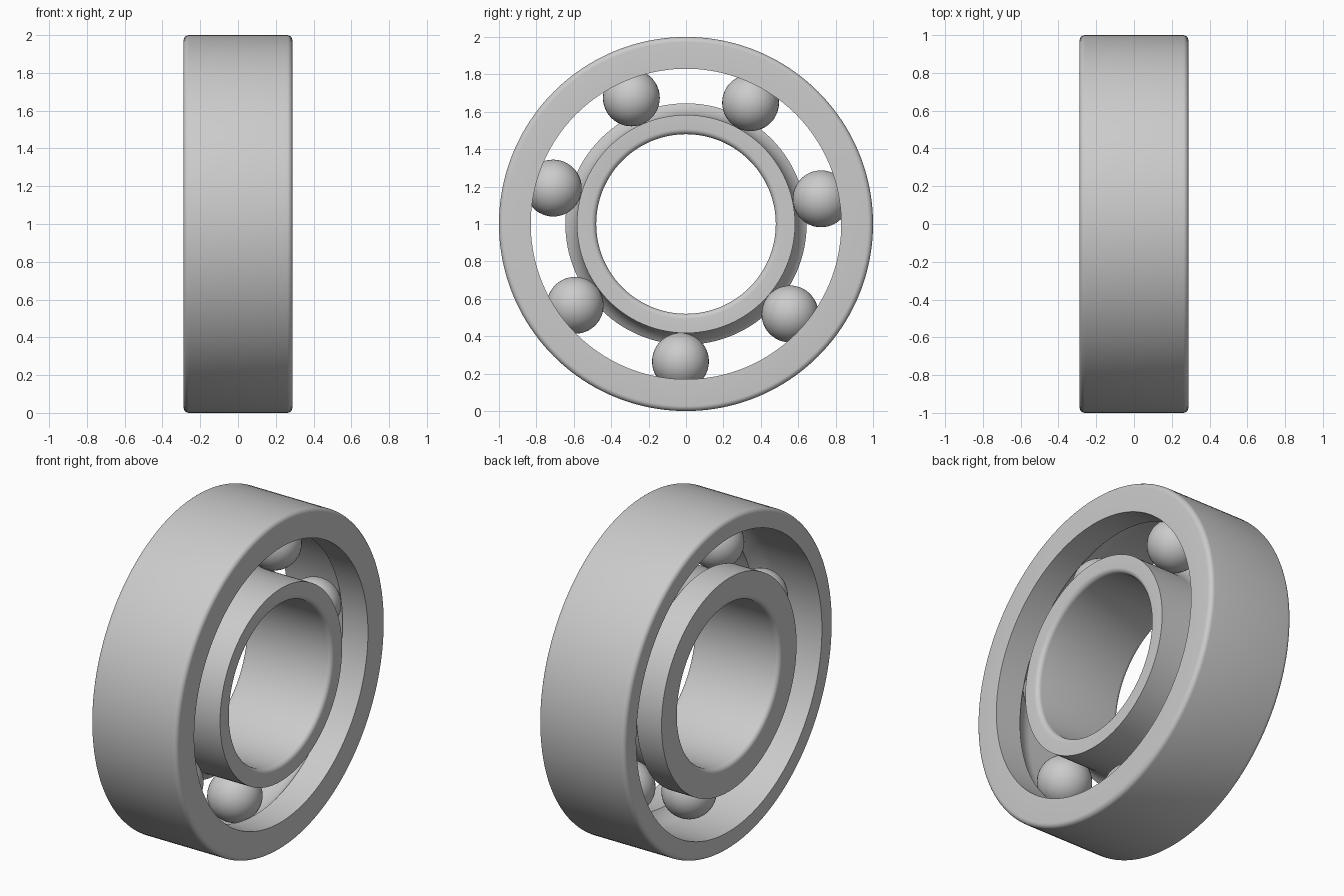
import bpy, bmesh
from math import sin, cos, pi, radians, acos
from mathutils import Matrix, Vector

if "Cube" in bpy.data.objects:
    bpy.data.objects.remove(bpy.data.objects["Cube"], do_unlink=True)

HALF = 0.288          # half width of both rings
FILLET = 0.028        # rounding of outer rim and bore
PITCH, BALL = 0.735, 0.152
BORE, INNER_SHOULDER = 0.48, 0.645
OUTER_SHOULDER, RIM = 0.83, 1.0
CENTRE = Vector((0, 0, 1))

steel = bpy.data.materials.new("steel_grey")
steel.use_nodes = True
steel.diffuse_color = (0.6, 0.6, 0.6, 1)
steel.node_tree.nodes["Principled BSDF"].inputs["Base Color"].default_value = (0.6, 0.6, 0.6, 1)


def arc(x, r, radius, start, end, steps):
    """Profile points (x, r) on a circular arc, angles measured from +x."""
    angles = [start + (end - start) * i / steps for i in range(steps + 1)]
    return [(x + radius * cos(a), r + radius * sin(a)) for a in angles]


def finish(bm, name):
    bmesh.ops.recalc_face_normals(bm, faces=bm.faces)
    mesh = bpy.data.meshes.new(name)
    bm.to_mesh(mesh)
    bm.free()
    obj = bpy.data.objects.new(name, mesh)
    obj.location = CENTRE
    mesh.materials.append(steel)
    bpy.context.collection.objects.link(obj)
    bpy.ops.object.select_all(action='DESELECT')
    obj.select_set(True)
    bpy.context.view_layer.objects.active = obj
    bpy.ops.object.shade_smooth_by_angle(angle=radians(32))
    return obj


def lathe(name, profile, segments=160):
    """Turn a closed (x, r) profile about the x axis."""
    bm = bmesh.new()
    rings = []
    for i in range(segments):
        a = 2 * pi * i / segments
        rings.append([bm.verts.new((x, r * cos(a), r * sin(a))) for x, r in profile])
    n = len(profile)
    for i in range(segments):
        p, q = rings[i], rings[(i + 1) % segments]
        for j in range(n):
            k = (j + 1) % n
            bm.faces.new((p[j], p[k], q[k], q[j]))
    return finish(bm, name)


# Outer ring: rounded rim, one low shoulder at +x, open counterbore at -x
edge = HALF - FILLET
shoulder = acos((OUTER_SHOULDER - PITCH) / BALL)
lathe("outer_ring",
      arc(edge, RIM - FILLET, FILLET, 0, pi / 2, 6)
      + arc(-edge, RIM - FILLET, FILLET, pi / 2, pi, 6)
      + [(-HALF, PITCH + BALL)]
      + arc(0, PITCH, BALL, pi / 2, pi / 2 - shoulder, 10)
      + [(HALF, OUTER_SHOULDER)])

# Inner ring: rounded bore, raised shoulder at -x behind the ball groove
shoulder = acos((PITCH - INNER_SHOULDER) / BALL)
lathe("inner_ring",
      arc(-edge, BORE + FILLET, FILLET, pi, 1.5 * pi, 6)
      + arc(edge, BORE + FILLET, FILLET, 1.5 * pi, 2 * pi, 6)
      + [(HALF, PITCH - BALL)]
      + arc(0, PITCH, BALL, 1.5 * pi, 1.5 * pi - shoulder, 10)
      + [(-HALF, INNER_SHOULDER)])

# Seven evenly spaced balls
for i in range(7):
    a = radians(-92.3) + 2 * pi * i / 7
    bm = bmesh.new()
    bmesh.ops.create_uvsphere(bm, u_segments=40, v_segments=24, radius=BALL,
                              matrix=Matrix.Translation((0, PITCH * cos(a), PITCH * sin(a))))
    finish(bm, f"ball_{i + 1}")
